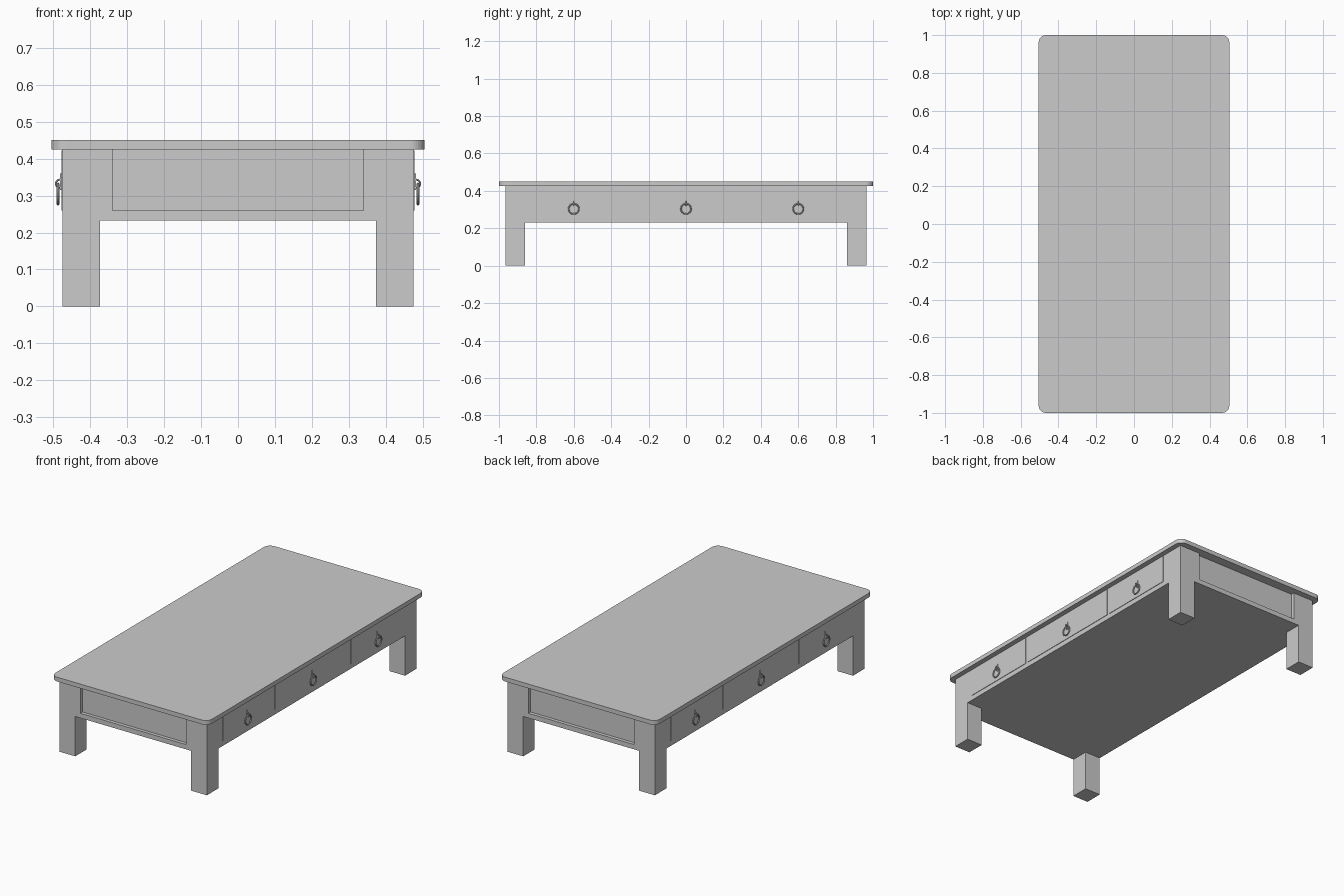
import bpy
from math import pi, sin, cos

if "Cube" in bpy.data.objects:
    bpy.data.objects.remove(bpy.data.objects["Cube"])


def box(name, x, y, z):
    """Box from (min, max) ranges."""
    v = [(a, b, c) for c in z for b in y for a in x]
    f = [(0, 2, 3, 1), (4, 5, 7, 6), (0, 1, 5, 4),
         (2, 6, 7, 3), (0, 4, 6, 2), (1, 3, 7, 5)]
    me = bpy.data.meshes.new(name)
    me.from_pydata(v, [], f)
    ob = bpy.data.objects.new(name, me)
    bpy.context.collection.objects.link(ob)
    return ob


def prism(name, pts, z0, z1):
    """Vertical extrusion of a plan outline."""
    n = len(pts)
    v = [(x, y, z) for z in (z0, z1) for x, y in pts]
    f = [tuple(reversed(range(n))), tuple(range(n, 2 * n))]
    f += [(i, (i + 1) % n, n + (i + 1) % n, n + i) for i in range(n)]
    me = bpy.data.meshes.new(name)
    me.from_pydata(v, [], f)
    ob = bpy.data.objects.new(name, me)
    bpy.context.collection.objects.link(ob)
    return ob


def cut(ob, cutter):
    """Subtract a cutter, apply, and remove it."""
    m = ob.modifiers.new("cut", 'BOOLEAN')
    m.operation, m.solver, m.object = 'DIFFERENCE', 'EXACT', cutter
    bpy.context.view_layer.update()
    dg = bpy.context.evaluated_depsgraph_get()
    me = bpy.data.meshes.new_from_object(ob.evaluated_get(dg))
    ob.modifiers.clear()
    ob.data = me
    bpy.data.objects.remove(cutter)


def torus(name, loc, rot, r, t, n):
    bpy.ops.mesh.primitive_torus_add(location=loc, rotation=rot, major_radius=r,
                                     minor_radius=t, major_segments=n, minor_segments=8)
    ob = bpy.context.object
    ob.name = name
    bpy.ops.object.shade_smooth_by_angle()


# Table top with rounded corners
W, L, R = 0.505, 1.0, 0.04
outline = []
for k, (sx, sy) in enumerate([(1, 1), (-1, 1), (-1, -1), (1, -1)]):
    for i in range(9):
        a = k * pi / 2 + i * pi / 16
        outline.append((sx * (W - R) + R * cos(a), sy * (L - R) + R * sin(a)))
prism("table_top", outline, 0.425, 0.45)

# Frame: solid block, leg openings cut through both ways, recessed end panels
BX, BY = 0.475, 0.965
frame = box("frame_and_legs", (-BX, BX), (-BY, BY), (0, 0.425))
cut(frame, box("leg_gap_cutter", (-0.374, 0.374), (-2, 2), (-1, 0.232)))
cut(frame, box("side_gap_cutter", (-2, 2), (-0.86, 0.86), (-1, 0.232)))
for y in ((-2, -BY + 0.02), (BY - 0.02, 2)):
    cut(frame, box("panel_cutter", (-0.34, 0.34), y, (0.26, 0.6)))

# Drawer fronts and ring pulls on both long sides
for side, s in (("right", 1), ("left", -1)):
    for i, (y0, y1) in enumerate([(-0.82, -0.36), (-0.34, 0.34), (0.36, 0.82)]):
        tag = f"{side}_{i + 1}"
        box(f"drawer_front_{tag}", sorted((s * 0.465, s * 0.478)), (y0, y1), (0.26, 0.422))
        y = (-0.6, 0, 0.6)[i]
        box(f"pull_plate_{tag}", sorted((s * 0.475, s * 0.481)),
            (y - 0.004, y + 0.004), (0.315, 0.36))
        torus(f"pull_eye_{tag}", (s * 0.482, y, 0.332), (pi / 2, 0, 0), 0.011, 0.0025, 16)
        torus(f"pull_ring_{tag}", (s * 0.487, y, 0.304), (0, pi / 2, 0), 0.027, 0.004, 32)
